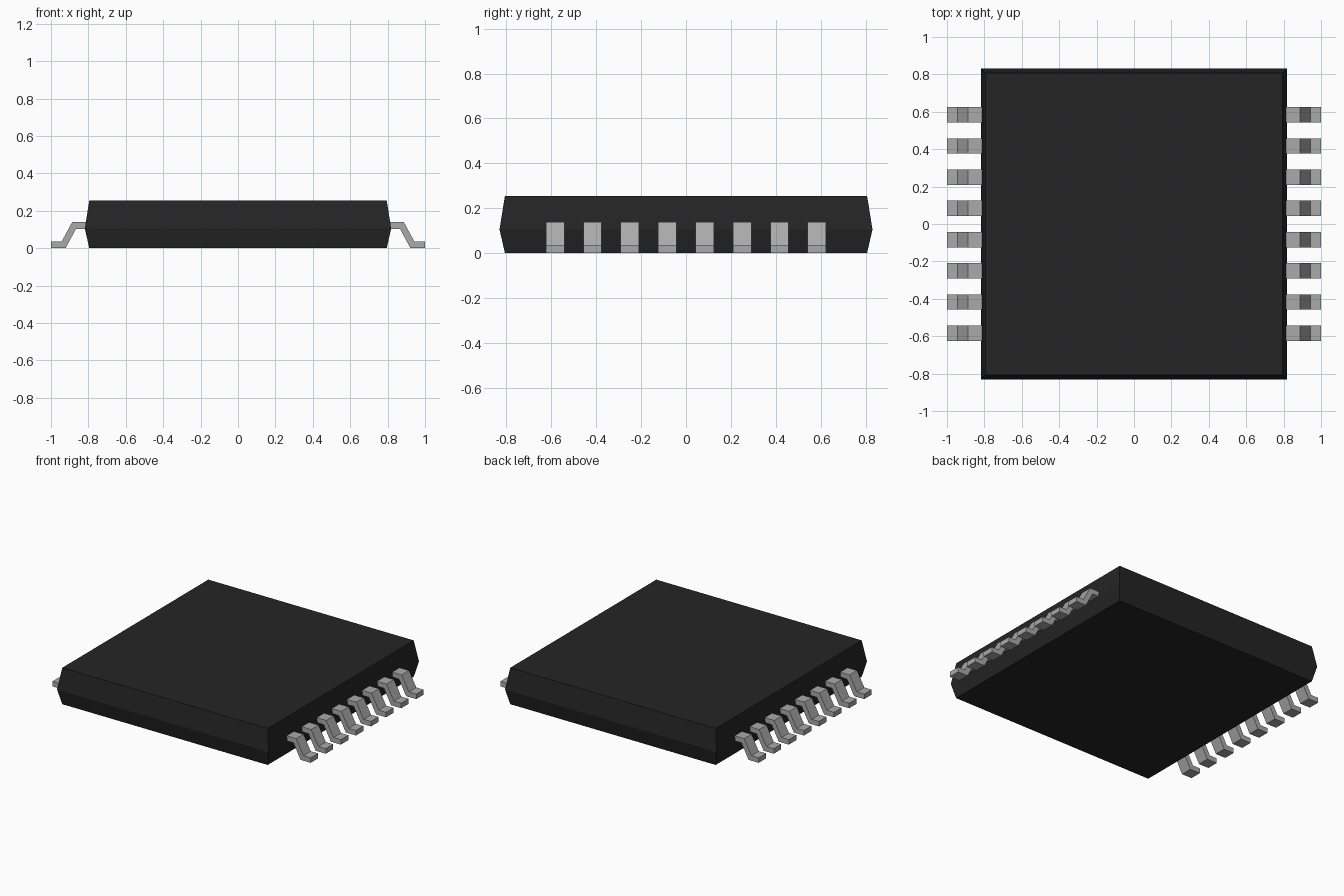
import bpy
import bmesh

cube = bpy.data.objects.get("Cube")
if cube:
    bpy.data.objects.remove(cube, do_unlink=True)


def material(name, color):
    mat = bpy.data.materials.new(name)
    mat.use_nodes = True
    mat.diffuse_color = color
    mat.node_tree.nodes["Principled BSDF"].inputs["Base Color"].default_value = color
    return mat


def add_object(name, bm, mat):
    bmesh.ops.recalc_face_normals(bm, faces=bm.faces)
    mesh = bpy.data.meshes.new(name)
    bm.to_mesh(mesh)
    bm.free()
    mesh.materials.append(mat)
    obj = bpy.data.objects.new(name, mesh)
    bpy.context.collection.objects.link(obj)
    return obj


black = material("black plastic", (0.018, 0.018, 0.018, 1))
metal = material("grey metal", (0.4, 0.4, 0.4, 1))

# Package body: three stacked rectangles, widest at the lead line
bm = bmesh.new()
rings = []
for hx, hy, z in [(0.795, 0.807, 0), (0.819, 0.831, 0.105), (0.795, 0.807, 0.255)]:
    corners = [(-hx, -hy), (hx, -hy), (hx, hy), (-hx, hy)]
    rings.append([bm.verts.new((x, y, z)) for x, y in corners])
for low, high in zip(rings, rings[1:]):
    for i in range(4):
        j = (i + 1) % 4
        bm.faces.new((low[i], low[j], high[j], high[i]))
bm.faces.new(rings[0])
bm.faces.new(rings[-1])
add_object("body", bm, black)

# Gull-wing leads: a bent strip profile extruded across its width
LEAD_PROFILE = [(0.8, 0.104), (0.866, 0.104), (0.922, 0), (1, 0),
                (1, 0.035), (0.943, 0.035), (0.887, 0.139), (0.8, 0.139)]
LEAD_WIDTH = 0.082
PITCH = 0.1667


def add_lead(name, side, y):
    bm = bmesh.new()
    face = bm.faces.new([bm.verts.new((side * x, y - LEAD_WIDTH / 2, z))
                         for x, z in LEAD_PROFILE])
    result = bmesh.ops.extrude_face_region(bm, geom=[face], use_keep_orig=True)
    moved = [v for v in result["geom"] if isinstance(v, bmesh.types.BMVert)]
    bmesh.ops.translate(bm, verts=moved, vec=(0, LEAD_WIDTH, 0))
    add_object(name, bm, metal)


for label, side in (("left", 1), ("right", -1)):
    for i in range(8):
        add_lead(f"{label}_lead_{i + 1}", side, (i - 3.5) * PITCH)
